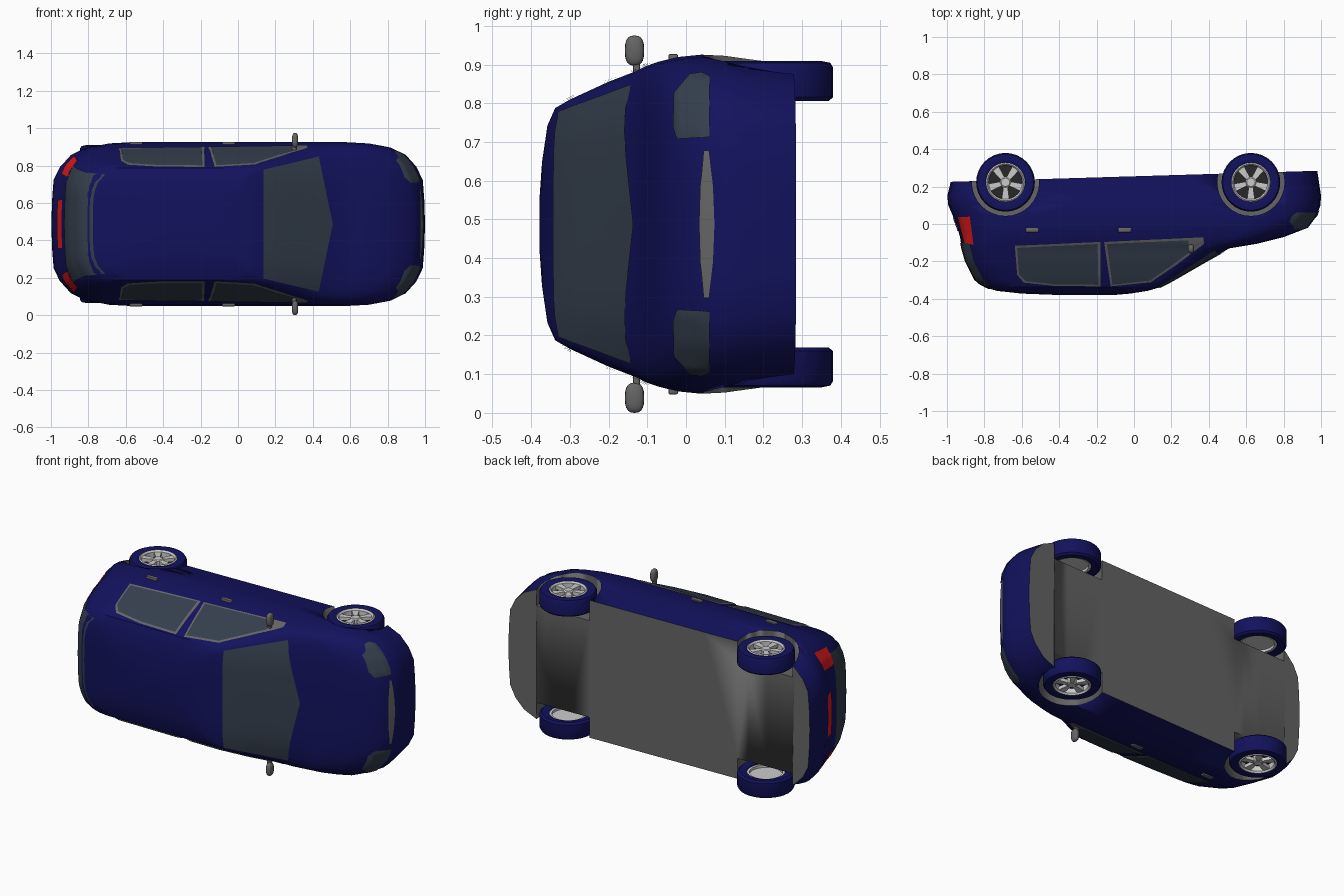
import bpy, bmesh, math
from mathutils import Vector
from mathutils.bvhtree import BVHTree

if "Cube" in bpy.data.objects:
    bpy.data.objects.remove(bpy.data.objects["Cube"])

ZC = 0.4875


def P(x, w, h):
    """Car space (length, sideways, height) -> scene: car lies on its side."""
    return Vector((x, -h, w + ZC))


def material(name, *rgb):
    m = bpy.data.materials.new(name)
    m.diffuse_color = (*rgb, 1)
    m.use_nodes = True
    m.node_tree.nodes["Principled BSDF"].inputs["Base Color"].default_value = m.diffuse_color
    return m


BLUE = material("blue_paint", 0.006, 0.006, 0.11)
GLASS = material("dark_glass", 0.035, 0.05, 0.075)
GREY = material("grey_trim", 0.13, 0.13, 0.13)
DARK = material("dark", 0.02, 0.02, 0.02)
SILVER = material("silver", 0.55, 0.55, 0.55)
RED = material("red_lens", 0.75, 0.01, 0.01)


def finish(name, bm, mats, angle=35):
    bmesh.ops.recalc_face_normals(bm, faces=bm.faces)
    me = bpy.data.meshes.new(name)
    bm.to_mesh(me)
    ob = bpy.data.objects.new(name, me)
    bpy.context.collection.objects.link(ob)
    for m in mats:
        me.materials.append(m)
    bpy.ops.object.select_all(action='DESELECT')
    ob.select_set(True)
    bpy.context.view_layer.objects.active = ob
    bpy.ops.object.shade_smooth_by_angle(angle=math.radians(angle))
    return ob


# Body: plan outlines stacked by height
CORNER = [(0, 0), (.004, .3), (.012, .55), (.045, .71), (.10, .85), (.18, .94), (.28, .985), (.4, 1)]
LAYERS = [  # height, rear x, front x, half width, front and rear corner size
    (None, -.98, .98, .412, 1, 1), (-.15, -.998, 1.0, .428, 1, 1), (-.10, -.993, .997, .435, 1, 1),
    (-.04, -.967, .975, .438, 1, 1), (.02, -.945, .93, .432, .9, .9),
    (.07, -.93, .80, .42, .7, .8), (.105, -.925, .66, .408, .55, .75),
    (.13, -.92, .51, .395, .42, .7), (.20, -.90, .385, .368, .32, .6),
    (.30, -.85, .212, .322, .18, .5), (.338, -.80, .14, .30, .12, .4),
    (.358, -.73, .07, .255, .1, .35), (.372, -.6, -.02, .16, .1, .3), (.379, -.42, -.1, .06, .1, .2)]


def outline(h, xr, xf, w, cf, cr):
    half = [(xf - d * cf, w * f) for d, f in CORNER]
    a, b = xf - .4 * cf, xr + .4 * cr
    half += [(a + (b - a) * i / 4, w) for i in (1, 2, 3)]
    half += [(xr + d * cr, w * f) for d, f in reversed(CORNER)]
    loop = half + [(x, -w_) for x, w_ in reversed(half[1:-1])]
    return [P(x, w_, -.255 - .03 * x if h is None else h) for x, w_ in loop]


bm = bmesh.new()
rings = [[bm.verts.new(p) for p in outline(*l)] for l in LAYERS]
n = len(rings[0])
for r0, r1 in zip(rings, rings[1:]):
    for i in range(n):
        bm.faces.new((r0[i], r0[(i + 1) % n], r1[(i + 1) % n], r1[i]))
for ring, mi in ((rings[0], 1), (rings[-1], 0)):
    for i in range(n // 2):
        vs = list(dict.fromkeys((ring[i], ring[i + 1], ring[-i - 1], ring[-i])))
        bm.faces.new(vs).material_index = mi
bmesh.ops.recalc_face_normals(bm, faces=bm.faces)
tree = BVHTree.FromBMesh(bm)
body = finish("body", bm, [BLUE, GREY])


# Panels projected on to the body
def resample(pts, k):
    out = []
    for i in range(k + 1):
        t = i / k * (len(pts) - 1)
        j = min(int(t), len(pts) - 2)
        out.append(Vector(pts[j]).lerp(Vector(pts[j + 1]), t - j))
    return out


CAST = {"left": (lambda u, v: P(u, 2, v), (0, 0, -1)), "right": (lambda u, v: P(u, -2, v), (0, 0, 1)),
        "front": (lambda u, v: P(3, u, v), (-1, 0, 0)), "rear": (lambda u, v: P(-3, u, v), (1, 0, 0)),
        "top": (lambda u, v: P(u, v, 2), (0, 1, 0))}


def patch(name, low, high, view, mat, off=.004, k=12, rows=10):
    origin, d = CAST[view]
    bm = bmesh.new()
    grid = []
    for a, b in zip(resample(low, k), resample(high, k)):
        col = []
        for j in range(rows + 1):
            p = a.lerp(b, j / rows)
            hit, nor, _, _ = tree.ray_cast(origin(p.x, p.y), Vector(d))
            if hit and nor.dot(Vector(d)) > 0:
                nor = -nor
            col.append(bm.verts.new(hit + nor * off) if hit else None)
        grid.append(col)
    for c0, c1 in zip(grid, grid[1:]):
        for j in range(rows):
            q = (c0[j], c1[j], c1[j + 1], c0[j + 1])
            if all(q):
                bm.faces.new(q)
    return finish(name, bm, [mat])


patch("windshield", [(.135, -.29), (.135, 0), (.135, .29)], [(.43, -.36), (.505, 0), (.43, .36)], "top", GLASS)
patch("rear_window", [(-.31, .10), (.31, .10)], [(-.265, .345), (.265, .345)], "rear", GLASS)
patch("grille", [(-.19, -.06), (-.1, -.071), (0, -.075), (.1, -.071), (.19, -.06)],
      [(-.19, -.047), (-.1, -.039), (0, -.036), (.1, -.039), (.19, -.047)], "front", GREY)
patch("rear_light_bar", [(-.13, -.035), (.13, -.035)], [(-.13, .035), (.13, .035)], "rear", RED)

for s, side in ((1, "left"), (-1, "right")):
    patch(side + "_rear_window_frame", [(-.637, .115), (-.18, .095)],
          [(-.625, .27), (-.59, .312), (-.42, .33), (-.178, .332)], side, GREY, .003)
    patch(side + "_rear_side_window", [(-.625, .125), (-.195, .105)],
          [(-.615, .265), (-.58, .302), (-.42, .32), (-.19, .322)], side, GLASS, .006)
    patch(side + "_front_window_frame", [(-.16, .095), (.37, .07)],
          [(-.125, .332), (.09, .31), (.23, .215), (.375, .105)], side, GREY, .003)
    patch(side + "_front_side_window", [(-.145, .105), (.29, .085)],
          [(-.115, .322), (.085, .3), (.2, .22), (.295, .15)], side, GLASS, .006)
    patch(side + "_headlight", [(s * .225, -.062), (s * .38, -.062), (s * .39, -.04)],
          [(s * .22, .02), (s * .25, .03), (s * .34, .028), (s * .385, -.01)], "front", GLASS)
    patch(side + "_tail_light", [(-.94, -.038), (-.875, -.04)], [(-.905, .10), (-.855, .11)], side, RED)


# Door handles and mirrors
def block(name, center, size, bevel, mat, segs=2):
    bm = bmesh.new()
    bmesh.ops.create_cube(bm, size=1)
    bmesh.ops.scale(bm, vec=size, verts=bm.verts)
    bmesh.ops.bevel(bm, geom=bm.edges[:], offset=bevel, segments=segs, affect='EDGES', profile=.5)
    bmesh.ops.translate(bm, vec=center, verts=bm.verts)
    return finish(name, bm, [mat])


for s, side in ((1, "left"), (-1, "right")):
    for x, tag in ((-.545, "rear"), (-.05, "front")):
        block(f"{side}_{tag}_door_handle", P(x, s * .43, .033), (.07, .025, .02), .005, GREY)
    block(side + "_mirror_stem", P(.3, s * .40, .128), (.025, .018, .06), .004, GREY)
    bm = bmesh.new()
    bmesh.ops.create_uvsphere(bm, u_segments=16, v_segments=10, radius=1)
    for v in bm.verts:  # squared-off oval shell
        c = [math.copysign(abs(t) ** .75, t) for t in v.co]
        v.co = P(.305 + c[0] * .017, s * .4485 + c[2] * .039, .133 + c[1] * .025)
    finish(side + "_mirror", bm, [GREY])


# Wheels and wheel wells
def lathe(name, x, h, profile, s, mat, closed=False, seg=32):
    bm = bmesh.new()
    cols = []
    for i in range(seg):
        a = 2 * math.pi * i / seg
        cols.append([bm.verts.new(P(x + r * math.cos(a), s * w, h + r * math.sin(a))) for r, w in profile])
    m = len(profile)
    for i in range(seg):
        c0, c1 = cols[i], cols[(i + 1) % seg]
        for j in range(m if closed else m - 1):
            bm.faces.new((c0[j], c1[j], c1[(j + 1) % m], c0[(j + 1) % m]))
    if not closed:
        bm.faces.new([c[0] for c in cols])
        bm.faces.new([c[-1] for c in cols])
    return finish(name, bm, [mat])


HUB = -.223
for x, axle in ((.625, "front"), (-.687, "rear")):
    for s, side in ((1, "left"), (-1, "right")):
        tag = f"{axle}_{side}_"
        cut = lathe(tag + "well_cutter", x, HUB, [(.18, .29), (.18, .6)], s, GREY)
        cut.hide_render = True
        cut.hide_set(True)
        mod = body.modifiers.new(tag + "well", 'BOOLEAN')
        mod.object, mod.operation, mod.solver = cut, 'DIFFERENCE', 'EXACT'
        mod.material_mode = 'TRANSFER'
        lathe(tag + "tyre", x, HUB, [(.104, .325), (.145, .318), (.157, .328), (.157, .405), (.15, .417),
                                     (.125, .422), (.104, .415)], s, BLUE, True)
        lathe(tag + "rim", x, HUB, [(.105, .33), (.105, .415), (.098, .42), (.09, .41), (.09, .33)], s, SILVER, True)
        lathe(tag + "brake_disc", x, HUB, [(.092, .37), (.092, .38)], s, DARK)
        lathe(tag + "inner_disc", x, HUB, [(.092, .345), (.092, .369)], s, SILVER)
        lathe(tag + "hub", x, HUB, [(.03, .375), (.03, .408), (.022, .414)], s, SILVER, seg=20)
        bm = bmesh.new()  # five flared spokes
        for i in range(5):
            a = math.radians(90 + 72 * i)
            ends = []
            for w in (.39, .41):
                for r, t in ((.02, -.011), (.02, .011), (.095, .021), (.095, -.021)):
                    ends.append(bm.verts.new(P(x + r * math.cos(a) - t * math.sin(a), s * w,
                                               HUB + r * math.sin(a) + t * math.cos(a))))
            for f in ((0, 1, 2, 3), (4, 5, 6, 7), (0, 1, 5, 4), (1, 2, 6, 5), (2, 3, 7, 6), (3, 0, 4, 7)):
                bm.faces.new([ends[k] for k in f])
        finish(tag + "spokes", bm, [SILVER])
